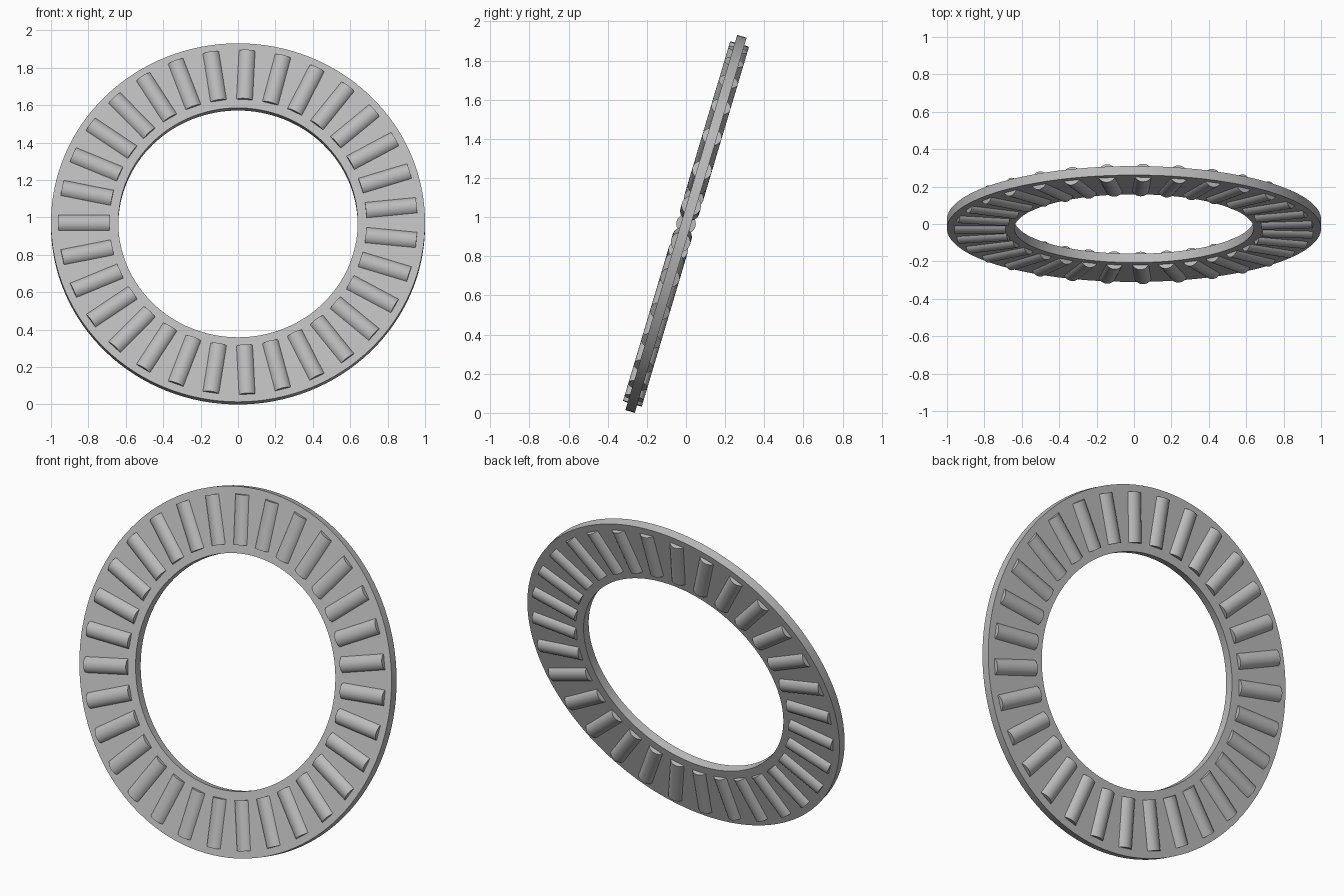
import bpy
import bmesh
import math
from mathutils import Matrix

if "Cube" in bpy.data.objects:
    bpy.data.objects.remove(bpy.data.objects["Cube"], do_unlink=True)

OUTER, INNER, THICK = 1.0, 0.64, 0.05
ROLLERS, ROLLER_R = 31, 0.05
ROLLER_IN, ROLLER_OUT = 0.687, 0.959
LEAN = math.radians(16.6)
HEIGHT = OUTER * math.cos(LEAN) + THICK / 2 * math.sin(LEAN)
PLACE = Matrix.Translation((0, 0, HEIGHT)) @ Matrix.Rotation(math.pi / 2 - LEAN, 4, "X")


def material(name, value):
    mat = bpy.data.materials.new(name)
    mat.use_nodes = True
    colour = (value, value, value, 1)
    mat.diffuse_color = colour
    mat.node_tree.nodes["Principled BSDF"].inputs["Base Color"].default_value = colour
    return mat


def finish(name, bm, mat):
    bmesh.ops.recalc_face_normals(bm, faces=bm.faces)
    mesh = bpy.data.meshes.new(name)
    bm.to_mesh(mesh)
    bm.free()
    mesh.materials.append(mat)
    obj = bpy.data.objects.new(name, mesh)
    bpy.context.collection.objects.link(obj)
    obj.matrix_world = PLACE
    bpy.ops.object.select_all(action="DESELECT")
    obj.select_set(True)
    bpy.context.view_layer.objects.active = obj
    bpy.ops.object.shade_smooth_by_angle(angle=math.radians(30))
    return obj


steel = material("light grey steel", 0.5)

# Flat cage ring: a rectangular section spun around the axis
bm = bmesh.new()
section = [bm.verts.new((r, 0, z)) for r, z in (
    (INNER, -THICK / 2), (OUTER, -THICK / 2), (OUTER, THICK / 2), (INNER, THICK / 2))]
edges = [bm.edges.new((section[i], section[(i + 1) % 4])) for i in range(4)]
bmesh.ops.spin(bm, geom=section + edges, cent=(0, 0, 0), axis=(0, 0, 1),
               angle=math.tau, steps=128, use_merge=True)
bmesh.ops.remove_doubles(bm, verts=bm.verts, dist=0.0001)
finish("cage_ring", bm, steel)

# Needle rollers lying radially in the cage
bm = bmesh.new()
for i in range(ROLLERS):
    spot = (Matrix.Rotation(math.pi + i * math.tau / ROLLERS, 4, "Z")
            @ Matrix.Translation(((ROLLER_IN + ROLLER_OUT) / 2, 0, 0))
            @ Matrix.Rotation(math.pi / 2, 4, "Y"))
    bmesh.ops.create_cone(bm, cap_ends=True, segments=40, radius1=ROLLER_R,
                          radius2=ROLLER_R, depth=ROLLER_OUT - ROLLER_IN, matrix=spot)
finish("needle_rollers", bm, steel)
